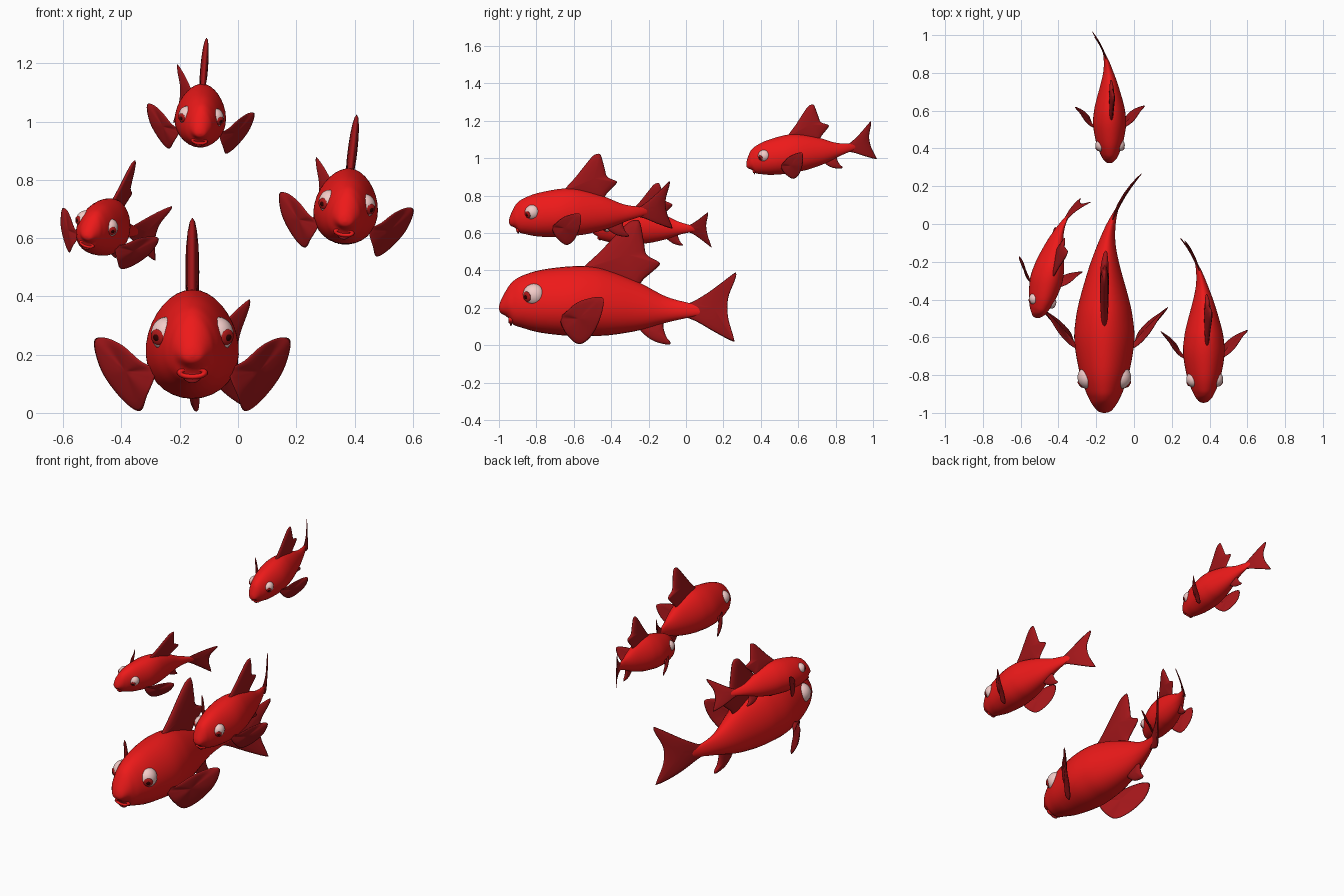
import bpy, bmesh
from math import sin, cos, pi, radians, sqrt
from mathutils import Vector, Matrix

if "Cube" in bpy.data.objects:
    bpy.data.objects.remove(bpy.data.objects["Cube"])

def material(name, rgb):
    m = bpy.data.materials.new(name)
    m.diffuse_color = (*rgb, 1)
    m.use_nodes = True
    m.node_tree.nodes["Principled BSDF"].inputs["Base Color"].default_value = m.diffuse_color
    return m

RED = material("red_skin", (0.85, 0.01, 0.01))
DARK = material("fin_red", (0.36, 0.008, 0.01))
WHITE = material("eye_white", (0.9, 0.6, 0.58))
IRIS = material("iris_red", (0.45, 0.01, 0.01))
BLACK = material("pupil_black", (0.03, 0.0, 0.0))

def spline(pts, n, closed=False):
    """Catmull-Rom samples through points of any dimension."""
    k = len(pts)
    get = (lambda i: pts[i % k]) if closed else (lambda i: pts[max(0, min(k - 1, i))])
    out = []
    for i in range(k if closed else k - 1):
        a, b, c, d = (get(i + j) for j in (-1, 0, 1, 2))
        for s in range(n):
            t = s / n
            out.append(tuple(0.5 * (2*q + (r - p)*t + (2*p - 5*q + 4*r - u)*t*t
                       + (3*q - p - 3*r + u)*t**3) for p, q, r, u in zip(a, b, c, d)))
    if not closed:
        out.append(tuple(pts[-1]))
    return out

def finish(bm, name, mat, place, bend):
    bmesh.ops.recalc_face_normals(bm, faces=bm.faces)
    for v in bm.verts:
        if v.co.y > -0.35:                       # sweep the tail sideways
            v.co.x += bend * (v.co.y + 0.35) ** 3
        v.co = place @ v.co
    for f in bm.faces:
        f.smooth = True
    me = bpy.data.meshes.new(name)
    bm.to_mesh(me)
    bm.free()
    me.materials.append(mat)
    ob = bpy.data.objects.new(name, me)
    bpy.context.collection.objects.link(ob)

def skin_rings(bm, rings):
    for a, b in zip(rings, rings[1:]):
        n = len(a)
        for i in range(n):
            bm.faces.new((a[i], a[(i+1) % n], b[(i+1) % n], b[i]))

# body stations: y, top z, bottom z, half width
BODY = [(-1.0, .205, .193, .006), (-.99, .24, .172, .035), (-.955, .305, .15, .064),
        (-.925, .342, .112, .08), (-.88, .37, .095, .1), (-.78, .402, .068, .132),
        (-.62, .422, .05, .158), (-.5, .42, .05, .15), (-.4, .395, .055, .13),
        (-.25, .335, .08, .088), (-.11, .262, .12, .048), (0, .23, .145, .024),
        (.08, .212, .162, .008)]

def body():
    bm = bmesh.new()
    rings = []
    for y, top, bot, w in spline(BODY, 5):
        zc, h = (top + bot) / 2, (top - bot) / 2
        rings.append([bm.verts.new((w * cos(a) * (1 - .13 * sin(a)), y, zc + h * sin(a)))
                      for a in (2 * pi * i / 32 for i in range(32))])
    skin_rings(bm, rings)
    bm.faces.new(rings[0])
    bm.faces.new(rings[-1])
    return bm

def fin(outline, thick, sharp=5):
    """Lens-shaped fin: rounded in section, thin at its rim."""
    bm = bmesh.new()
    rim = [Vector(p) for p in spline(outline, sharp, True)]
    c = sum(rim, Vector()) / len(rim)
    nrm = sum(((p - c).cross(q - c) for p, q in zip(rim, rim[1:] + rim[:1])), Vector()).normalized()
    edge = [bm.verts.new(p) for p in rim]
    for side in (1, -1):
        rings = [edge]
        for s in (.93, .75, .5, .25):
            off = nrm * side * thick * sqrt(1 - s * s)
            rings.append([bm.verts.new(c + (p - c) * s + off) for p in rim])
        skin_rings(bm, rings)
        tip, last = bm.verts.new(c + nrm * side * thick), rings[-1]
        for i in range(len(last)):
            bm.faces.new((last[i], last[(i+1) % len(last)], tip))
    return bm

def flat(yz):
    return [(0, y, z) for y, z in yz]

DORSAL = flat([(-.56, .39), (-.54, .425), (-.46, .5), (-.38, .585), (-.31, .655), (-.27, .67),
               (-.245, .655), (-.225, .55), (-.21, .485), (-.145, .445), (-.15, .42),
               (-.225, .355), (-.28, .3), (-.42, .34)])
ANAL = flat([(-.25, .1), (-.225, .06), (-.17, .022), (-.1, .004), (-.082, .014),
             (-.105, .045), (-.12, .09), (-.13, .14), (-.2, .14)])
TAIL = flat([(-.03, .215), (.03, .23), (.13, .29), (.25, .38), (.268, .385), (.262, .35),
             (.225, .25), (.225, .15), (.255, .04), (.248, .022), (.155, .07), (.06, .125),
             (0, .15), (-.03, .165)])
PECTORAL = [(.13, -.67, .15), (.18, -.64, .18), (.24, -.575, .232), (.30, -.48, .258),
            (.338, -.44, .243), (.31, -.46, .14), (.24, -.51, .045), (.18, -.575, .006),
            (.155, -.64, .06), (.13, -.67, .12)]

def ball(center, direction, size, depth):
    """Sphere flattened along the given direction."""
    bm = bmesh.new()
    rot = Vector(direction).to_track_quat('Z', 'Y').to_matrix().to_4x4()
    m = Matrix.Translation(center) @ rot @ Matrix.Diagonal((size, size, depth, 1))
    bmesh.ops.create_uvsphere(bm, u_segments=24, v_segments=14, radius=1, matrix=m)
    return bm

def lips():
    bm = bmesh.new()
    rings = []
    for i in range(25):
        a = 2 * pi * i / 24
        rings.append([bm.verts.new(((.042 + .011 * cos(b)) * cos(a), -.936 + .014 * sin(b),
                                    .138 + (.014 + .010 * cos(b)) * sin(a)))
                      for b in (2 * pi * j / 10 for j in range(10))])
    skin_rings(bm, rings)
    bmesh.ops.remove_doubles(bm, verts=bm.verts, dist=1e-5)
    return bm

def fish(pos, scale, pitch, roll, yaw, bend):
    rot = (Matrix.Rotation(radians(yaw), 4, 'Z') @ Matrix.Rotation(radians(pitch), 4, 'X')
           @ Matrix.Rotation(radians(roll), 4, 'Y'))
    place = (Matrix.Translation(pos) @ rot @ Matrix.Scale(scale, 4)
             @ Matrix.Translation((0, .6, -.24)))
    def add(bm, name, mat):
        finish(bm, name, mat, place, bend)
    add(body(), "fish_body", RED)
    add(lips(), "lips", RED)
    add(ball((0, -.936, .138), (0, 1, 0), .036, .008), "mouth", DARK)
    add(fin(DORSAL, .024), "dorsal_fin", DARK)
    add(fin(ANAL, .016), "anal_fin", DARK)
    add(fin(TAIL, .010), "tail_fin", DARK)
    for s in (1, -1):
        add(fin([(s * x, y, z) for x, y, z in PECTORAL], .011), "pectoral_fin", DARK)
        # eye with iris and pupil looking forward and outward
        c, d = Vector((s * .088, -.812, .27)), Vector((s * .62, -.76, -.2)).normalized()
        add(ball(c, (1, 0, 0), .06, .054), "eyeball", WHITE)
        add(ball(c + d * .050, d, .028, .011), "iris", IRIS)
        add(ball(c + d * .056, d, .014, .008), "pupil", BLACK)

# the school: pivot position, scale, pitch, roll, yaw, tail bend
fish((-.157, -.6, .24), 1.0, 0, 0, 0, .84)
fish((.372, -.674, .71), .69, 5, 7, 0, -.72)
fish((-.128, .535, 1.022), .55, 10.5, 5, 0, -.68)
fish((-.46, -.295, .64), .53, 3, 17, -14.5, .84)
